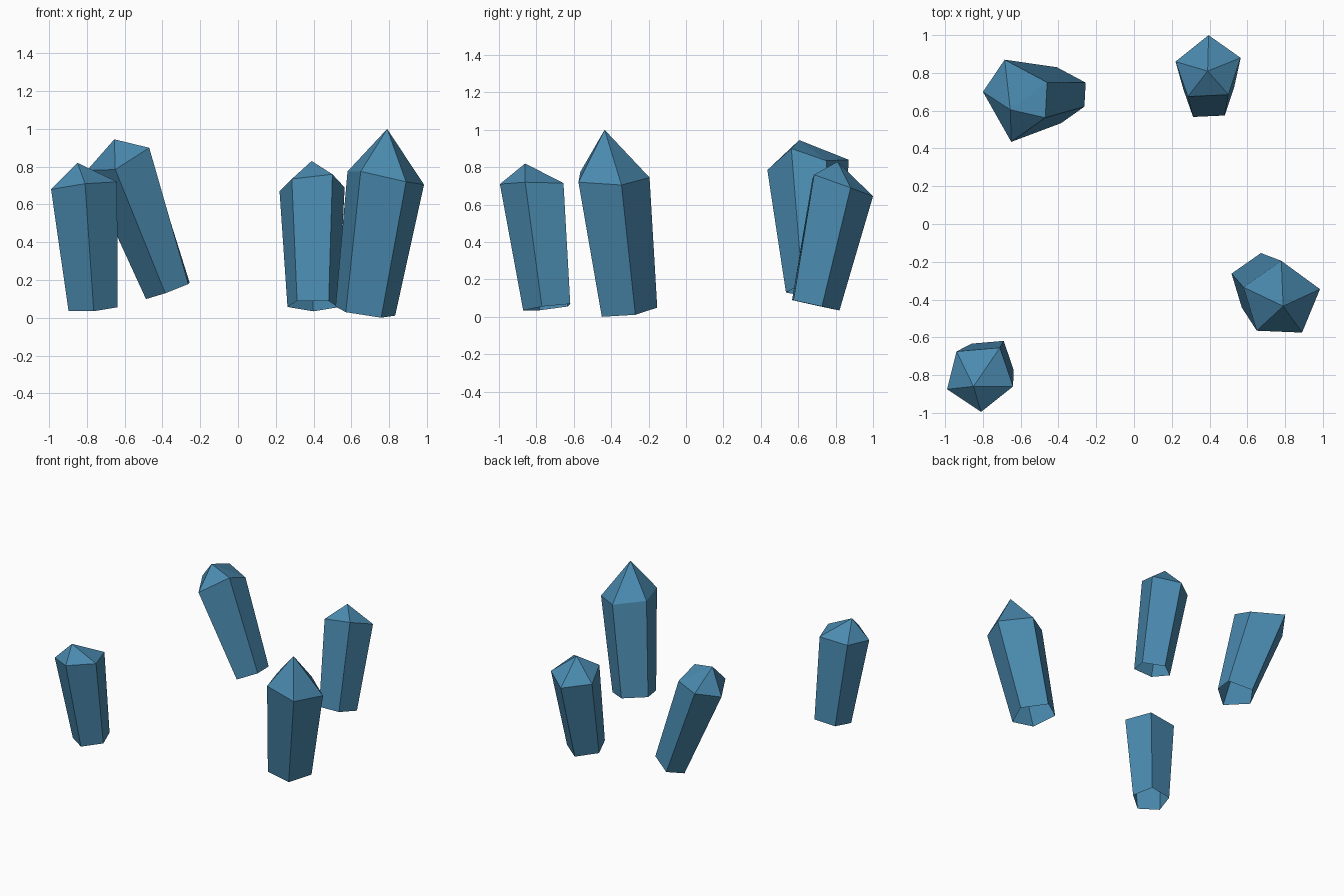
import bpy
from mathutils import Vector

if "Cube" in bpy.data.objects:
    bpy.data.objects.remove(bpy.data.objects["Cube"])

# One translucent-looking blue for all crystals
blue = bpy.data.materials.new("crystal_blue")
blue.diffuse_color = (0.069, 0.254, 0.43, 1.0)
blue.use_nodes = True
blue.node_tree.nodes["Principled BSDF"].inputs["Base Color"].default_value = blue.diffuse_color


def crystal(name, foot, taper, shoulder, tip):
    """Five-sided open shaft from a narrower foot up to the shoulder, closed by a point."""
    foot, tip = Vector(foot), Vector(tip)
    ring = [Vector(p) for p in shoulder]
    n = len(ring)
    centre = sum(ring, Vector()) / n
    axis = centre - foot
    base = []
    for p in ring:
        # foot outline: scaled shoulder, lying square to the leaning axis
        d = (p - centre) * taper
        d.z = -(axis.x * d.x + axis.y * d.y) / axis.z
        base.append(foot + d)
    faces = [(i, (i + 1) % n, n + (i + 1) % n, n + i) for i in range(n)]
    faces += [(n + i, n + (i + 1) % n, 2 * n) for i in range(n)]
    mesh = bpy.data.meshes.new(name)
    mesh.from_pydata(base + ring + [tip], [], faces)
    mesh.materials.append(blue)
    obj = bpy.data.objects.new(name, mesh)
    bpy.context.collection.objects.link(obj)


# Shoulder corners run counter-clockwise seen from above
crystal("front_left_crystal", (-0.77, -0.735, 0.05), 0.74,
        [(-0.99, -0.875, 0.68), (-0.81, -0.995, 0.71), (-0.64, -0.86, 0.72),
         (-0.71, -0.655, 0.715), (-0.94, -0.675, 0.70)],
        (-0.85, -0.86, 0.82))

crystal("front_right_crystal", (0.67, -0.316, 0.03), 0.78,
        [(0.985, -0.345, 0.705), (0.78, -0.195, 0.745), (0.58, -0.335, 0.775),
         (0.65, -0.565, 0.775), (0.89, -0.575, 0.72)],
        (0.79, -0.435, 1.0))

crystal("back_right_crystal", (0.397, 0.68, 0.065), 0.78,
        [(0.565, 0.88, 0.69), (0.395, 1.0, 0.645), (0.22, 0.86, 0.67),
         (0.285, 0.675, 0.735), (0.50, 0.685, 0.76)],
        (0.39, 0.81, 0.83))

crystal("back_left_crystal", (-0.36, 0.69, 0.145), 0.68,
        [(-0.80, 0.70, 0.78), (-0.65, 0.435, 0.785), (-0.47, 0.563, 0.90),
         (-0.46, 0.75, 0.835), (-0.685, 0.87, 0.84)],
        (-0.655, 0.605, 0.945))
